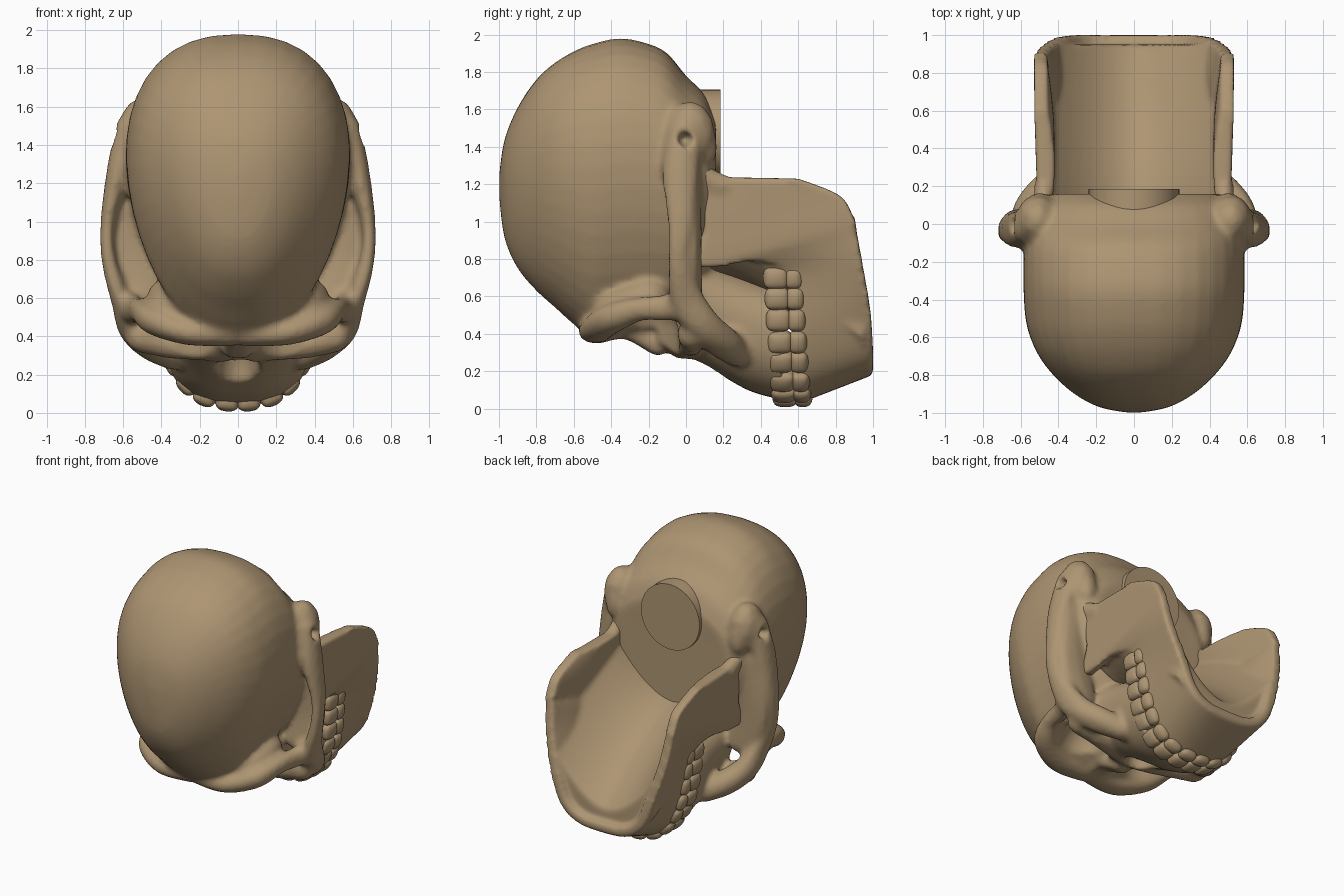
import bpy, bmesh, math
from mathutils import Vector, Matrix

if "Cube" in bpy.data.objects:
    bpy.data.objects.remove(bpy.data.objects["Cube"])

bone = bpy.data.materials.new("bone")
bone.diffuse_color = (0.42, 0.30, 0.17, 1)
bone.use_nodes = True
bone.node_tree.nodes["Principled BSDF"].inputs["Base Color"].default_value = bone.diffuse_color


def spline(keys, n):
    """Catmull-Rom interpolation of tuples, n steps per span."""
    k = [keys[0]] + list(keys) + [keys[-1]]
    out = []
    for i in range(1, len(k) - 2):
        for j in range(n):
            t = j / n
            out.append(tuple(0.5 * (2 * b + (c - a) * t + (2 * a - 5 * b + 4 * c - d) * t * t
                             + (3 * b - a - 3 * c + d) * t ** 3)
                             for a, b, c, d in zip(k[i - 1], k[i], k[i + 1], k[i + 2])))
    return out + [tuple(keys[-1])]


def loft(bm, rings):
    vs = [[bm.verts.new(p) for p in r] for r in rings]
    n = len(vs[0])
    fs = [bm.faces.new((vs[0])), bm.faces.new((vs[-1][::-1]))]
    for a, b in zip(vs, vs[1:]):
        for i in range(n):
            j = (i + 1) % n
            fs.append(bm.faces.new((a[j], a[i], b[i], b[j])))
    bmesh.ops.recalc_face_normals(bm, faces=fs)


def sections(bm, secs, px, pz, egg, n=40):
    """Loft rounded sections given as (y, z low, z high, half width)."""
    rings = []
    for y, a, b, w in spline(secs, 4):
        ring = []
        for i in range(n):
            c, s = math.cos(2 * math.pi * i / n), math.sin(2 * math.pi * i / n)
            sx, cz = math.copysign(abs(s) ** px, s), math.copysign(abs(c) ** pz, c)
            ring.append((w * sx * (1 - egg * c), y, (a + b) / 2 - (b - a) / 2 * cz))
        rings.append(ring)
    loft(bm, rings)


def blob(bm, x, y, z, rx, ry, rz, mirror=True):
    for s in ((1, -1) if mirror else (1,)):
        m = Matrix.Translation((s * x, y, z)) @ Matrix.Diagonal((rx, ry, rz, 1))
        bmesh.ops.create_icosphere(bm, subdivisions=2, radius=1, matrix=m)


def chain(bm, keys, n=7):
    for p in spline(keys, n):
        blob(bm, *p)


def make(bm, name):
    me = bpy.data.meshes.new(name)
    bm.to_mesh(me)
    bm.free()
    ob = bpy.data.objects.new(name, me)
    bpy.context.collection.objects.link(ob)
    me.materials.append(bone)
    me.shade_smooth()
    return ob


def fuse(ob, smooth, size=0.017):
    r = ob.modifiers.new("fuse", 'REMESH')
    r.mode, r.voxel_size, r.use_smooth_shade = 'VOXEL', size, True
    s = ob.modifiers.new("smooth", 'SMOOTH')
    s.factor, s.iterations = 0.5, smooth


def bake(ob):
    dg = bpy.context.evaluated_depsgraph_get()
    me = bpy.data.meshes.new_from_object(ob.evaluated_get(dg))
    ob.modifiers.clear()
    ob.data = me


def hollow(ob, c, r, axis, sign):
    """Push the surface inside an ellipsoid back to its far wall."""
    for v in ob.data.vertices:
        d = [(v.co[i] - c[i]) / r[i] for i in range(3)]
        if sum(q * q for q in d) < 1:
            flat = sum(q * q for i, q in enumerate(d) if i != axis)
            v.co[axis] = c[axis] + sign * r[axis] * math.sqrt(1 - flat)


# cranium: egg-shaped sections
bm = bmesh.new()
sections(bm, [(-0.998, 1.12, 1.26, 0.04), (-0.97, 0.91, 1.44, 0.18), (-0.9, 0.75, 1.61, 0.31),
              (-0.8, 0.63, 1.76, 0.42), (-0.7, 0.54, 1.85, 0.495), (-0.6, 0.45, 1.91, 0.54),
              (-0.5, 0.38, 1.95, 0.565), (-0.35, 0.4, 1.98, 0.575), (-0.2, 0.42, 1.95, 0.575),
              (-0.1, 0.42, 1.9, 0.57), (0, 0.48, 1.78, 0.56), (0.1, 0.58, 1.68, 0.53),
              (0.16, 0.75, 1.55, 0.45)], 0.85, 1, 0.18)
# upper jaw and midface: squarish sections
sections(bm, [(-0.15, 0.36, 0.8, 0.3), (-0.05, 0.27, 0.8, 0.35), (0.05, 0.25, 0.8, 0.37),
              (0.2, 0.17, 0.76, 0.37), (0.35, 0.09, 0.71, 0.385), (0.52, 0.045, 0.66, 0.4)],
         0.75, 0.85, 0.1)
# forehead fullness, brow ridge and outer orbit rim
chain(bm, [(0.05, -0.4, 0.5, 0.15, 0.12, 0.12), (0.3, -0.38, 0.54, 0.14, 0.12, 0.1),
           (0.38, -0.2, 0.6, 0.1, 0.12, 0.1)])
chain(bm, [(0.04, -0.47, 0.41, 0.08, 0.09, 0.065), (0.25, -0.48, 0.42, 0.08, 0.1, 0.07),
           (0.43, -0.4, 0.48, 0.08, 0.1, 0.08), (0.51, -0.26, 0.53, 0.055, 0.1, 0.065),
           (0.54, -0.1, 0.54, 0.055, 0.1, 0.075), (0.58, 0.0, 0.56, 0.06, 0.09, 0.09)])
# cheek arch from ear to upper jaw
chain(bm, [(0.57, -0.01, 1.45, 0.08, 0.1, 0.12), (0.63, -0.03, 1.25, 0.06, 0.1, 0.1),
           (0.68, -0.03, 1.0, 0.04, 0.075, 0.07), (0.675, -0.04, 0.8, 0.04, 0.06, 0.07),
           (0.615, 0.0, 0.6, 0.05, 0.09, 0.09), (0.55, 0.09, 0.45, 0.08, 0.1, 0.09),
           (0.45, 0.19, 0.36, 0.09, 0.1, 0.09), (0.34, 0.27, 0.3, 0.08, 0.08, 0.08)], 9)
# hollow wall closing the temple behind the arch
chain(bm, [(0.56, 0.03, 1.25, 0.1, 0.05, 0.08), (0.57, 0.04, 1.0, 0.12, 0.045, 0.08),
           (0.55, 0.04, 0.8, 0.14, 0.045, 0.08), (0.5, 0.03, 0.6, 0.14, 0.06, 0.08)], 6)
# lower orbit rim and nasal bridge
chain(bm, [(0.5, 0.03, 0.4, 0.09, 0.08, 0.09), (0.34, 0.03, 0.35, 0.09, 0.07, 0.07),
           (0.16, -0.01, 0.33, 0.07, 0.07, 0.06)])
chain(bm, [(0.03, -0.42, 0.42, 0.08, 0.08, 0.06), (0.025, -0.3, 0.425, 0.06, 0.08, 0.06),
           (0.025, -0.15, 0.335, 0.06, 0.06, 0.055)])
# mastoid and skull base bumps
blob(bm, 0.51, 0.02, 1.46, 0.12, 0.14, 0.19)
blob(bm, 0.5, 0.1, 1.4, 0.07, 0.07, 0.12)
blob(bm, 0.32, 0.08, 1.32, 0.12, 0.08, 0.14)
blob(bm, 0.0, 0.07, 1.25, 0.2, 0.08, 0.2, False)
skull = make(bm, "skull")
fuse(skull, 3)
bake(skull)

# eye sockets, nose opening, ear holes
hollow(skull, (0, 0.08, 0.2), (0.11, 0.13, 0.2), 2, 1)
for s in (1, -1):
    hollow(skull, (s * 0.28, -0.2, 0.36), (0.18, 0.165, 0.24), 2, 1)
    hollow(skull, (s * 0.66, -0.005, 1.44), (0.1, 0.042, 0.042), 0, -s)
fuse(skull, 3)

# lower jaw: wall lofted round the arch (upper edge xyz, lower edge xyz)
bm = bmesh.new()
half = [(0.18, 0.6, 0.06, 0.2, 1.0, 0.2), (0.31, 0.6, 0.18, 0.34, 1.0, 0.3),
        (0.39, 0.58, 0.4, 0.43, 0.985, 0.52), (0.44, 0.55, 0.7, 0.5, 0.945, 0.76),
        (0.48, 0.4, 0.78, 0.52, 0.915, 0.92), (0.5, 0.06, 0.76, 0.53, 0.895, 1.02),
        (0.51, 0.1, 1.0, 0.53, 0.82, 1.14), (0.51, 0.05, 1.24, 0.53, 0.6, 1.23)]
left = [(-a, b, c, -d, e, f) for a, b, c, d, e, f in half[::-1]]
path = spline(left + [(0, 0.6, 0.025, 0, 1.0, 0.18)] + half, 6)
rings = []
for i, p in enumerate(path):
    a, b = path[max(i - 1, 0)], path[min(i + 1, len(path) - 1)]
    t = Vector((a[0] + a[3] - b[0] - b[3], 0, a[2] + a[5] - b[2] - b[5])).normalized()
    inward = Vector((t.z, 0, -t.x))
    top, bot = Vector(p[:3]), Vector(p[3:])
    outer = [top.lerp(bot, v / 8) for v in range(9)]
    inner = [q + inward * (0.07 + 0.03 * math.sin(math.pi * v / 8)) for v, q in enumerate(outer)]
    rings.append(outer + inner[::-1])
loft(bm, rings)
chain(bm, [(0.48, 0.18, 1.19, 0.05, 0.1, 0.06), (0.48, 0.08, 1.25, 0.06, 0.07, 0.06),
           (0.49, 0.04, 1.32, 0.07, 0.05, 0.05)], 4)
# smooth floor closing the inside of the jaw
rings = []
for j in range(12):
    u = j / 11
    y, zc, k = 0.1 + 0.85 * u, 0.84 - 0.51 * u ** 1.5, 0.46 - 0.05 * u
    line = [(k * x / 8, y, zc + 0.34 * abs(x / 8) ** 1.8) for x in range(-8, 9)]
    rings.append(line + [(x, y, z - 0.1 - 0.2 * abs(x / k)) for x, y, z in line[::-1]])
loft(bm, rings)
fuse(make(bm, "lower_jaw"), 5)

# teeth: rounded blocks spaced along the dental arch, two rows
arch = spline([(0.0, 0.06), (0.14, 0.08), (0.25, 0.145), (0.33, 0.27), (0.375, 0.42), (0.395, 0.58),
               (0.41, 0.76)], 20)
dist = [0]
for a, b in zip(arch, arch[1:]):
    dist.append(dist[-1] + math.dist(a, b))
bm = bmesh.new()
count = 8
pitch = dist[-1] / count
for i in range(count):
    k = min(range(len(dist)), key=lambda q: abs(dist[q] - (i + 0.5) * pitch))
    p, a, b = arch[k], arch[max(k - 2, 0)], arch[min(k + 2, len(arch) - 1)]
    ang = math.atan2(b[1] - a[1], b[0] - a[0])
    back = 0.007 * i
    for y, h in ((0.53 - back, 0.13), (0.625 - back, 0.1)):
        for s in (1, -1):
            m = (Matrix.Translation((s * p[0], y, p[1])) @ Matrix.Rotation(-s * ang, 4, 'Y')
                 @ Matrix.Diagonal((pitch * 1.15, h * 1.1, 0.12, 1)))
            bmesh.ops.create_cube(bm, size=1, matrix=m)
teeth = make(bm, "teeth")
bev = teeth.modifiers.new("round", 'BEVEL')
bev.width, bev.segments = 0.03, 1
sub = teeth.modifiers.new("soft", 'SUBSURF')
sub.levels = sub.render_levels = 2

# flat round neck stump under the skull base
bm = bmesh.new()
bmesh.ops.create_cone(bm, cap_ends=True, segments=64, radius1=0.24, radius2=0.24, depth=0.2,
                      matrix=Matrix.Translation((0, 0.085, 1.465)) @ Matrix.Rotation(math.pi / 2, 4, 'X'))
stump = make(bm, "neck_stump")
bpy.context.view_layer.objects.active = stump
stump.select_set(True)
bpy.ops.object.shade_smooth_by_angle()
